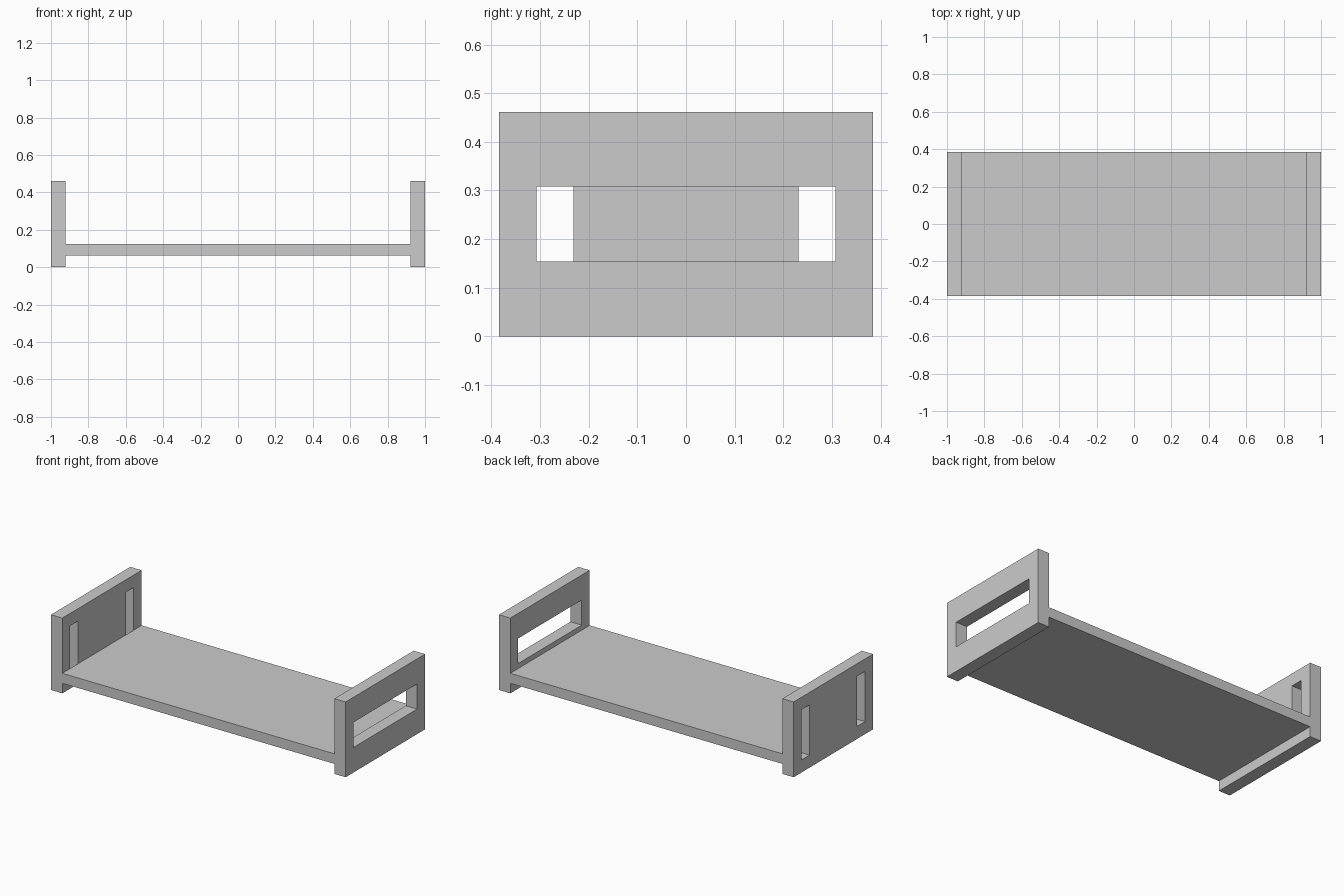
import bpy

if "Cube" in bpy.data.objects:
    bpy.data.objects.remove(bpy.data.objects["Cube"])

U = 1 / 13            # module: panel thickness
HALF_W = 5 * U        # half depth in y
HEIGHT = 6 * U


def box(name, lo, hi):
    """Axis-aligned box between two corners."""
    bpy.ops.mesh.primitive_cube_add(size=1, location=[(a + b) / 2 for a, b in zip(lo, hi)])
    ob = bpy.context.object
    ob.name = name
    ob.scale = [b - a for a, b in zip(lo, hi)]
    bpy.ops.object.transform_apply(location=False, rotation=False, scale=True)
    return ob


def cut(panel, name, lo, hi):
    """Cut a box-shaped opening through a panel."""
    cutter = box(name, lo, hi)
    cutter.hide_render = True
    cutter.hide_viewport = True
    cutter.display_type = 'WIRE'
    mod = panel.modifiers.new(name, 'BOOLEAN')
    mod.operation = 'DIFFERENCE'
    mod.solver = 'EXACT'
    mod.object = cutter


# Base board between the end panels
box("base_board", (-1 + U, -HALF_W, 0.8 * U), (1 - U, HALF_W, 1.6 * U))

# Right end panel with one wide handle opening
right = box("right_panel", (1 - U, -HALF_W, 0), (1, HALF_W, HEIGHT))
cut(right, "handle_cutter", (1 - 2 * U, -4 * U, 2 * U), (1 + U, 4 * U, 4 * U))

# Left end panel with two upright slots
left = box("left_panel", (-1, -HALF_W, 0), (-1 + U, HALF_W, HEIGHT))
for side, y in (("front", -4 * U), ("back", 3 * U)):
    cut(left, side + "_slot_cutter", (-1 - U, y, U), (-1 + 2 * U, y + U, 5 * U))
